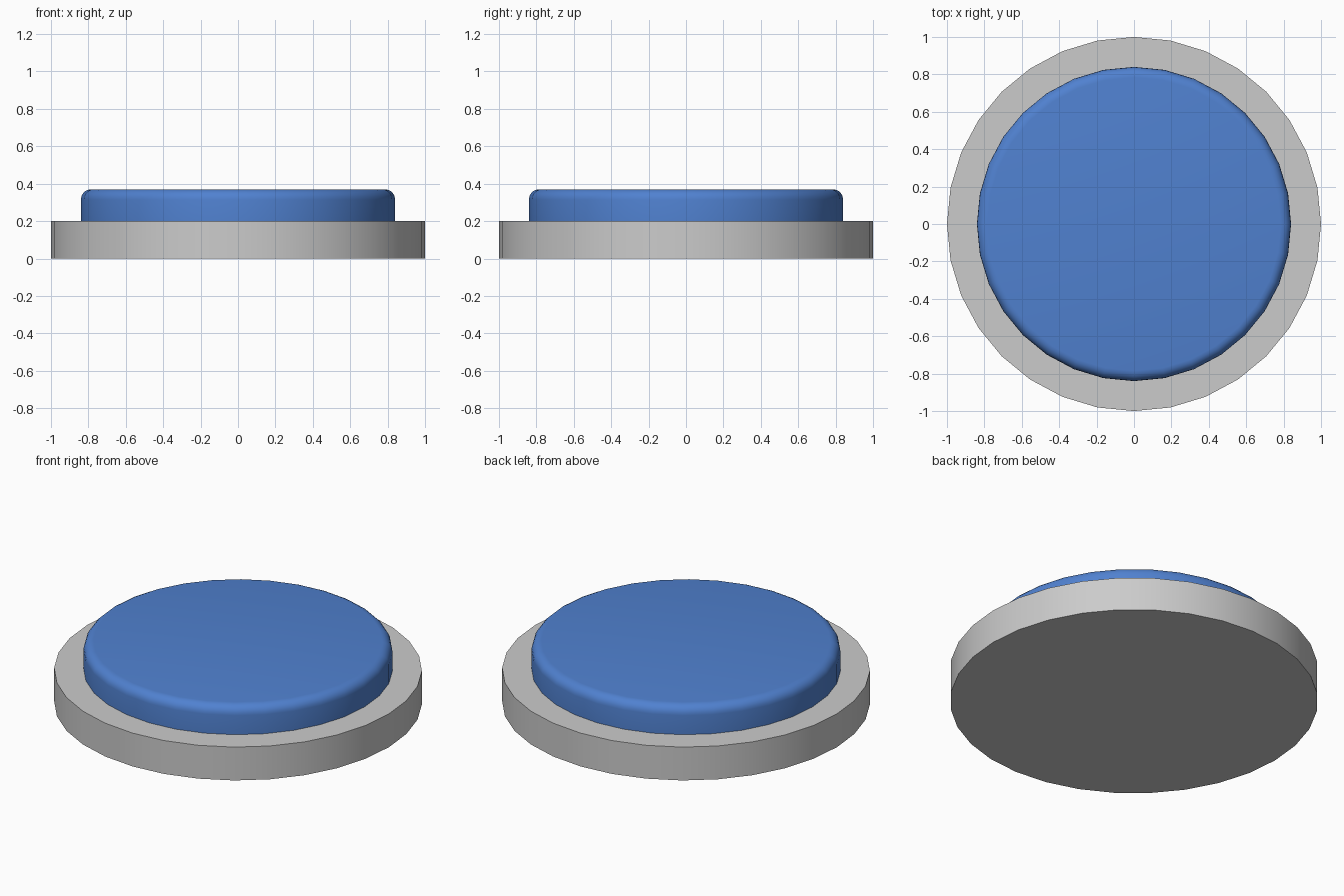
import bpy, bmesh, math

if "Cube" in bpy.data.objects:
    bpy.data.objects.remove(bpy.data.objects["Cube"])

SIDES = 32

def disc(name, radius, z0, z1, round_top=0.0):
    """Closed cylinder from z0 to z1, optionally with a rounded top rim."""
    bm = bmesh.new()
    ring = [bm.verts.new((radius * math.cos(2 * math.pi * i / SIDES),
                          radius * math.sin(2 * math.pi * i / SIDES), z0))
            for i in range(SIDES)]
    base = bm.faces.new(ring)
    ext = bmesh.ops.extrude_face_region(bm, geom=[base], use_keep_orig=True)
    top = [v for v in ext["geom"] if isinstance(v, bmesh.types.BMVert)]
    bmesh.ops.translate(bm, verts=top, vec=(0, 0, z1 - z0))
    if round_top:
        rim = [e for e in bm.edges if all(v.co.z > z1 - 1e-4 for v in e.verts)]
        bmesh.ops.bevel(bm, geom=rim, offset=round_top, segments=5,
                        profile=0.5, affect='EDGES')
    bmesh.ops.recalc_face_normals(bm, faces=bm.faces)
    mesh = bpy.data.meshes.new(name)
    bm.to_mesh(mesh)
    bm.free()
    obj = bpy.data.objects.new(name, mesh)
    bpy.context.collection.objects.link(obj)
    # smooth the sides, keep the rims sharp
    bpy.ops.object.select_all(action='DESELECT')
    obj.select_set(True)
    bpy.context.view_layer.objects.active = obj
    bpy.ops.object.shade_smooth_by_angle(angle=math.radians(30))
    return obj

# grey base plate
disc("base_plate", 1.0, 0.0, 0.2)

# blue push button with rounded rim
button = disc("push_button", 0.84, 0.2, 0.37, round_top=0.055)
blue = bpy.data.materials.new("button_blue")
blue.diffuse_color = (0.08, 0.22, 0.63, 1.0)
blue.use_nodes = True
blue.node_tree.nodes["Principled BSDF"].inputs["Base Color"].default_value = blue.diffuse_color
button.data.materials.append(blue)
